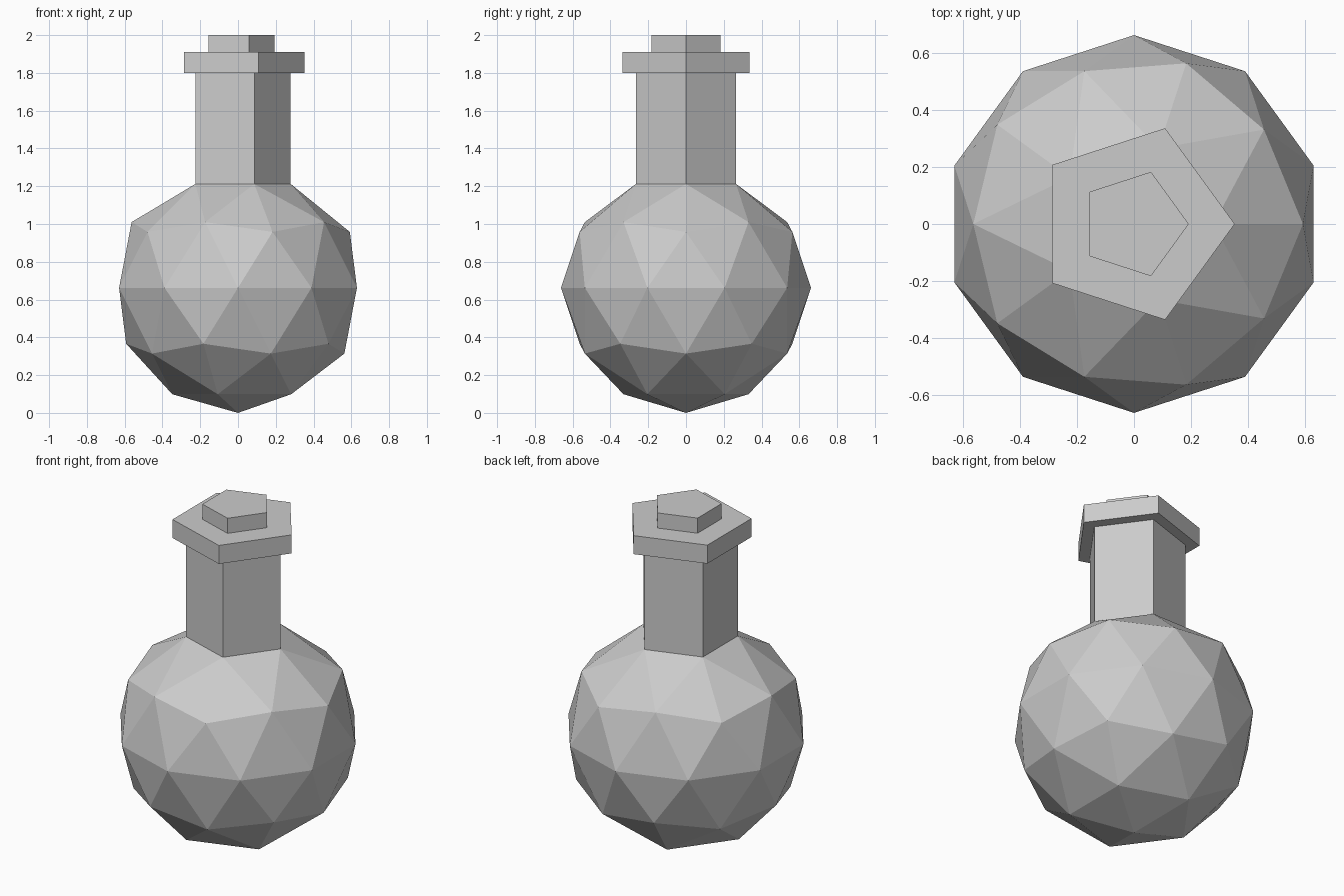
import bpy
import bmesh
from mathutils import Vector

cube = bpy.data.objects.get("Cube")
if cube:
    bpy.data.objects.remove(cube, do_unlink=True)

RADIUS = 0.662

# Single flat grey
grey = bpy.data.materials.new("grey")
grey.use_nodes = True
colour = (0.6, 0.6, 0.6, 1)
grey.diffuse_color = colour
grey.node_tree.nodes["Principled BSDF"].inputs["Base Color"].default_value = colour

bm = bmesh.new()

# Round faceted body, standing on its bottom point
bmesh.ops.create_icosphere(bm, subdivisions=2, radius=RADIUS)
bmesh.ops.translate(bm, verts=bm.verts, vec=(0, 0, RADIUS))

# Open the top: the five faces round the pole become one pentagon
pole = max(bm.verts, key=lambda v: v.co.z)
top = bmesh.ops.dissolve_verts(bm, verts=[pole])
bm.faces.ensure_lookup_table()
top = max(bm.faces, key=lambda f: f.calc_center_median().z)


def shape_ring(face, radius, z):
    """Set the radius and height of a pentagon's corners."""
    for v in face.verts:
        flat = Vector((v.co.x, v.co.y, 0)).normalized() * radius
        v.co = (flat.x, flat.y, z)


def extrude_ring(face, radius, z):
    """Extrude a pentagon to a new radius and height."""
    new = bmesh.ops.extrude_discrete_faces(bm, faces=[face])["faces"][0]
    shape_ring(new, radius, z)
    return new


shape_ring(top, 0.279, 1.212)

# Neck, wide lip and stopper, as (radius, height) steps
steps = [(0.279, 1.80),
         (0.353, 1.80), (0.353, 1.91),
         (0.192, 1.91), (0.192, 2.00)]
for radius, z in steps:
    top = extrude_ring(top, radius, z)

bmesh.ops.recalc_face_normals(bm, faces=bm.faces)
mesh = bpy.data.meshes.new("bottle")
bm.to_mesh(mesh)
bm.free()
mesh.materials.append(grey)
bottle = bpy.data.objects.new("bottle", mesh)
bpy.context.collection.objects.link(bottle)
